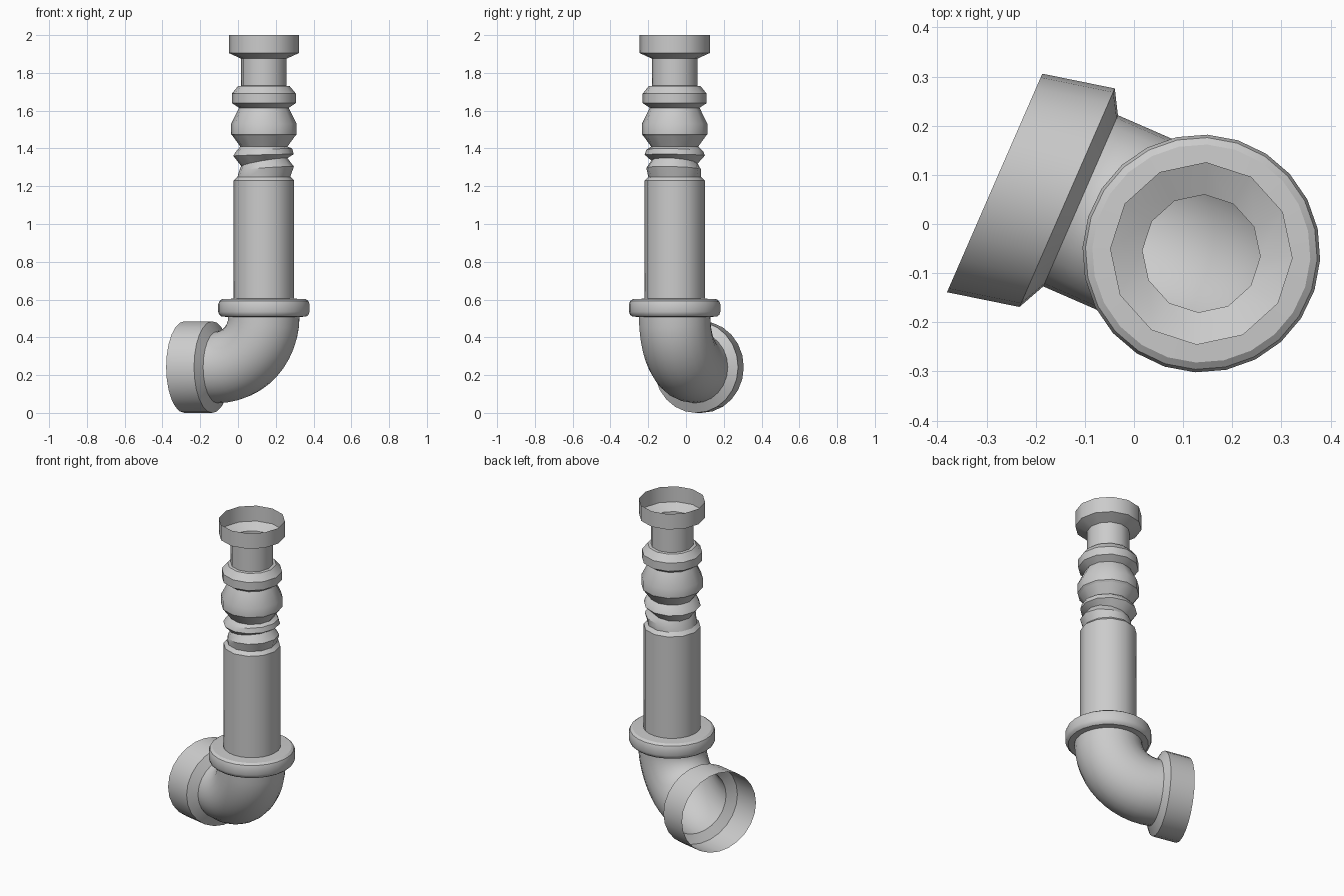
import bpy, bmesh, math
from mathutils import Vector

if "Cube" in bpy.data.objects:
    bpy.data.objects.remove(bpy.data.objects["Cube"])

CX, CY = 0.137, -0.06          # vertical pipe axis
OUT = Vector((-0.917, 0.40, 0)).normalized()   # direction the elbow points
SIDE = Vector((-OUT.y, OUT.x, 0))
UP = Vector((0, 0, 1))


def loft(name, rings):
    """Open skin through a list of equal-length point rings."""
    bm = bmesh.new()
    loops = [[bm.verts.new(p) for p in ring] for ring in rings]
    n = len(loops[0])
    for a, b in zip(loops, loops[1:]):
        for i in range(n):
            j = (i + 1) % n
            bm.faces.new((a[i], a[j], b[j], b[i]))
    bmesh.ops.recalc_face_normals(bm, faces=bm.faces)
    me = bpy.data.meshes.new(name)
    bm.to_mesh(me)
    bm.free()
    ob = bpy.data.objects.new(name, me)
    bpy.context.collection.objects.link(ob)
    bpy.ops.object.select_all(action='DESELECT')
    ob.select_set(True)
    bpy.context.view_layer.objects.active = ob
    bpy.ops.object.shade_smooth_by_angle(angle=math.radians(32))
    return ob


def circle(center, u, v, r, n):
    return [center + r * (math.cos(2 * math.pi * i / n) * u
                          + math.sin(2 * math.pi * i / n) * v) for i in range(n)]


def tilted_ring(z_out, r_out, z_in, r_in, n=12):
    """Ring whose height and radius differ on the elbow side and the far side."""
    pts = []
    for i in range(n):
        a = 2 * math.pi * i / n - math.radians(3)
        d = Vector((math.cos(a), math.sin(a), 0))
        t = 0.5 + 0.5 * d.dot(OUT)
        r = r_in + (r_out - r_in) * t
        pts.append(Vector((CX, CY, z_in + (z_out - z_in) * t)) + d * r)
    return pts


def lathe(name, profile, n=12):
    return loft(name, [tilted_ring(z, r, z, r, n) for r, z in profile])


# Straight lower pipe with chamfered shoulder
lathe("straight_pipe", [(0.16, 0.59), (0.16, 1.23), (0.14, 1.25)])

# Bent bellows section: (z, r) on the elbow side, then on the far side
bellows = [(1.25, 0.14, 1.25, 0.14), (1.28, 0.13, 1.305, 0.16),
           (1.305, 0.12, 1.35, 0.125), (1.36, 0.162, 1.37, 0.158),
           (1.38, 0.15, 1.40, 0.15), (1.41, 0.125, 1.41, 0.125),
           (1.465, 0.165, 1.465, 0.165)]
loft("bent_bellows", [tilted_ring(*b) for b in bellows])

# Upper bellows, neck and open cup
lathe("upper_bellows", [(0.165, 1.465), (0.174, 1.475), (0.174, 1.53), (0.132, 1.615),
                        (0.17, 1.64), (0.17, 1.69), (0.137, 1.73), (0.12, 1.732)])
lathe("neck", [(0.12, 1.732), (0.12, 1.875)])
lathe("top_cup", [(0.12, 1.875), (0.186, 1.905), (0.186, 2.0)])

# Rounded collar at the top of the elbow
lathe("collar", [(0.19, 0.508), (0.225, 0.51), (0.237, 0.52), (0.242, 0.535),
                 (0.242, 0.575), (0.236, 0.592), (0.222, 0.602), (0.16, 0.605)], 24)

# Quarter-turn elbow
BEND = 0.268
pivot = Vector((CX, CY, 0.51)) + OUT * BEND
elbow = []
for k in range(13):
    a = math.pi / 2 * k / 12
    radial = -OUT * math.cos(a) - UP * math.sin(a)
    elbow.append(circle(pivot + radial * BEND, radial, SIDE, 0.19, 24))
loft("elbow", elbow)

# Skewed open socket at the elbow's end
end = pivot - UP * BEND
rim = Vector((-0.136, 0.0535, 0.2425))
mouth = Vector((-0.2835, 0.0835, 0.2425))
loft("socket", [circle(c, UP, SIDE, r, 24)
                for c, r in ((end, 0.19), (rim, 0.2425), (mouth, 0.2425))])
